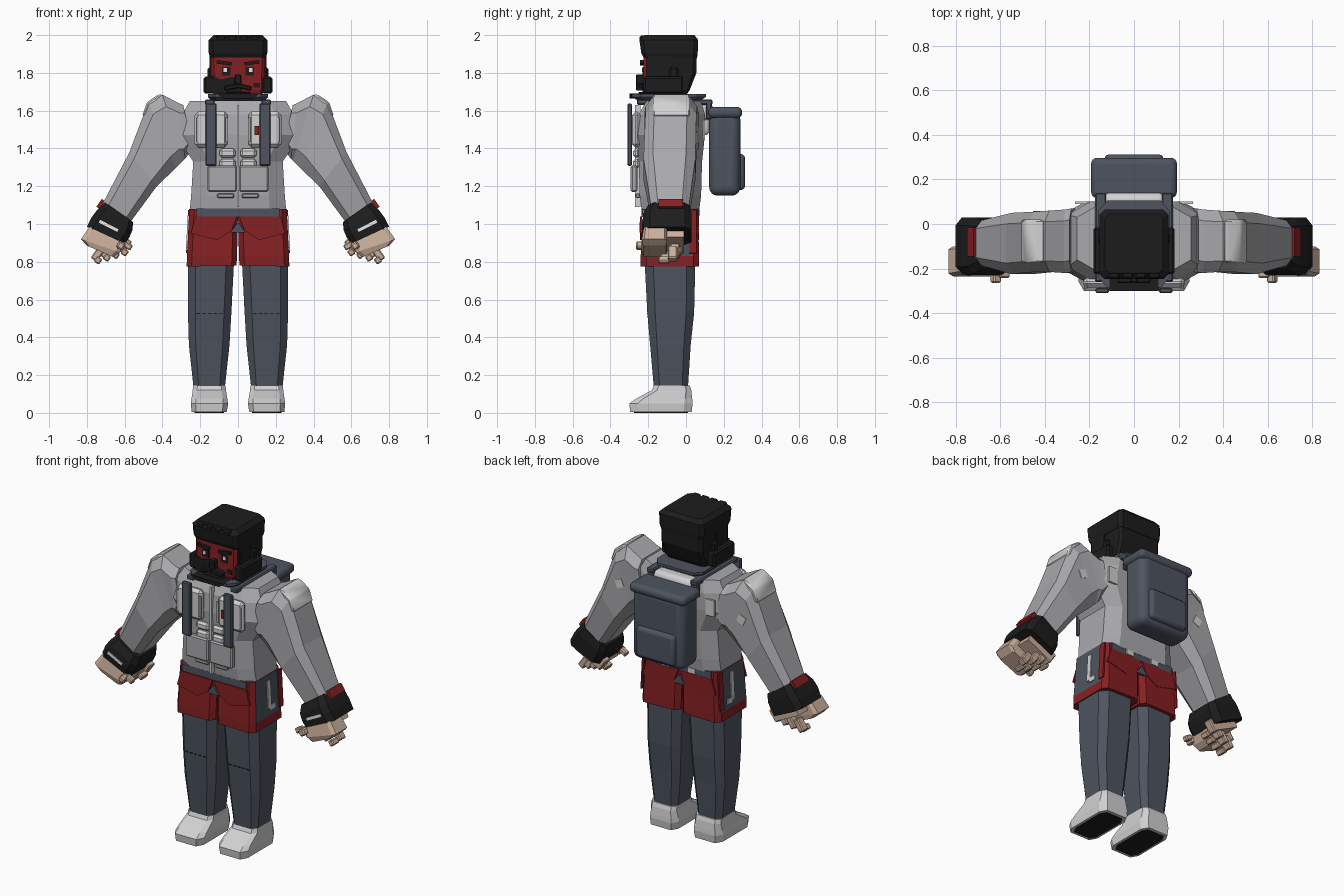
import bpy, bmesh, math
from mathutils import Matrix, Vector

cube = bpy.data.objects.get("Cube")
if cube:
    bpy.data.objects.remove(cube, do_unlink=True)


def material(name, r, g, b):
    m = bpy.data.materials.new(name)
    m.use_nodes = True
    m.diffuse_color = (r, g, b, 1)
    m.node_tree.nodes["Principled BSDF"].inputs["Base Color"].default_value = (r, g, b, 1)
    return m


GREY = material("jacket grey", .40, .40, .42)
LIGHT = material("light grey", .64, .64, .64)
SLATE = material("slate blue", .075, .088, .115)
RED = material("deep red", .24, .014, .016)
BLACK = material("soft black", .012, .012, .012)
SKIN = material("skin tan", .60, .43, .33)
WHITE = material("white", .85, .85, .85)


def finish(name, bm, mats, rule=None, bevel=0, segs=1, smooth=False, mirror=False):
    """Turn a bmesh into one object, or into a left and right pair."""
    mats = mats if isinstance(mats, tuple) else (mats,)
    for sign in ((1, -1) if mirror else (1,)):
        b = bm.copy()
        if sign < 0:
            bmesh.ops.scale(b, vec=(-1, 1, 1), verts=b.verts)
        bmesh.ops.recalc_face_normals(b, faces=b.faces)
        b.normal_update()
        if rule:
            for f in b.faces:
                f.material_index = rule(f.normal, f.calc_center_median())
        label = ("left_" if sign > 0 else "right_") + name if mirror else name
        mesh = bpy.data.meshes.new(label)
        b.to_mesh(mesh)
        b.free()
        for m in mats:
            mesh.materials.append(m)
        ob = bpy.data.objects.new(label, mesh)
        bpy.context.collection.objects.link(ob)
        if bevel:
            mod = ob.modifiers.new("Bevel", 'BEVEL')
            mod.width, mod.segments = bevel, segs
        if smooth:
            bpy.ops.object.select_all(action='DESELECT')
            ob.select_set(True)
            bpy.context.view_layer.objects.active = ob
            bpy.ops.object.shade_smooth_by_angle(angle=math.radians(40))
    bm.free()


def box(name, centre, size, mats, tilt=0, **kw):
    """Box tilted about the y axis (degrees)."""
    bm = bmesh.new()
    bmesh.ops.create_cube(bm, size=1)
    bmesh.ops.scale(bm, vec=size, verts=bm.verts)
    turn = Matrix.Rotation(math.radians(tilt), 4, 'Y')
    bmesh.ops.transform(bm, matrix=Matrix.Translation(centre) @ turn, verts=bm.verts)
    finish(name, bm, mats, **kw)


def loft(name, sections, mats, cut=.2, **kw):
    """Bridge chamfered rectangles: (x0, z0, x1, z1, y0, y1) each."""
    bm = bmesh.new()
    c, e = cut, 1 - cut
    shape = ((c, 0), (e, 0), (1, c), (1, e), (e, 1), (c, 1), (0, e), (0, c))
    rings = []
    for x0, z0, x1, z1, y0, y1 in sections:
        rings.append([bm.verts.new((x0 + (x1 - x0) * t, y0 + (y1 - y0) * s, z0 + (z1 - z0) * t))
                      for t, s in shape])
    for a, b in zip(rings, rings[1:]):
        for i in range(8):
            j = (i + 1) % 8
            bm.faces.new((a[i], a[j], b[j], b[i]))
    bm.faces.new(rings[0])
    bm.faces.new(rings[-1])
    finish(name, bm, mats, **kw)


def stack(name, levels, mats, **kw):
    """Centred loft from (z, half width, y0, y1)."""
    loft(name, [(-w, z, w, z, a, b) for z, w, a, b in levels], mats, **kw)


def prism(name, outline, y0, y1, mats, **kw):
    """Outline in x and z, extruded along y."""
    bm = bmesh.new()
    face = bm.faces.new([bm.verts.new((x, y0, z)) for x, z in outline])
    out = bmesh.ops.extrude_face_region(bm, geom=[face])
    moved = [v for v in out["geom"] if isinstance(v, bmesh.types.BMVert)]
    bmesh.ops.translate(bm, vec=(0, y1 - y0, 0), verts=moved)
    finish(name, bm, mats, **kw)


# Shoes and soles
loft("shoe", [(.06, .004, .245, .004, -.295, .03), (.052, .05, .25, .05, -.30, .035),
              (.056, .075, .246, .075, -.265, .033), (.064, .12, .24, .12, -.18, .028),
              (.066, .145, .237, .145, -.17, .02)], LIGHT, cut=.13, mirror=True)
loft("sole", [(.075, 0, .23, 0, -.275, .01), (.075, .006, .23, .006, -.275, .01)],
     BLACK, cut=.13, mirror=True)

# Trouser legs with a stitched knee seam
loft("trouser_leg", [(.07, .13, .235, .13, -.17, .01), (.045, .36, .26, .36, -.19, .025),
                     (.035, .53, .265, .53, -.205, .043), (.02, .82, .265, .82, -.22, .05)],
     SLATE, cut=.17, mirror=True)
for i in range(5):
    box(f"knee_stitch_{i + 1}", (.09 + .03 * i, -.205, .527), (.018, .005, .006), BLACK, mirror=True)

# Shorts: red front, back and hem, slate side panels
loft("shorts", [(.008, .78, .272, .775, -.24, .07), (.005, .83, .27, .83, -.24, .07),
                (0, 1.08, .258, 1.08, -.225, .062)], (RED, SLATE), cut=.1, mirror=True,
     rule=lambda n, c: 1 if abs(n.x) > .9 and abs(c.x) > .1 and c.z > .84 else 0)
for y, label in ((-.238, "front"), (.064, "back")):
    prism(f"{label}_flap", [(.005, 1.04), (.225, 1.04), (.25, .95), (.11, .915), (.035, .965)],
          y - .006, y + .006, RED, mirror=True)
    prism(f"{label}_fly_notch", [(-.04, .955), (.04, .955), (0, 1.01)], y - .008, y + .006, SLATE)
    box(f"{label}_waistband", (0, y + (.006 if y < 0 else 0), 1.06), (.44, .009, .045), SLATE)
box("back_belt_tab", (.09, .07, 1.06), (.05, .008, .03), LIGHT, mirror=True)
box("side_stripe", (.266, -.075, .96), (.009, .03, .17), LIGHT, tilt=-3, mirror=True)
box("side_stripe_foot", (.27, -.045, .875), (.009, .05, .03), LIGHT, mirror=True)
box("side_pocket_trim", (.265, .035, .96), (.009, .04, .23), RED, tilt=-3, mirror=True)

# Jacket body
stack("jacket_body", [(1.075, .255, -.235, .07), (1.15, .248, -.245, .08), (1.33, .237, -.25, .085),
                      (1.47, .33, -.26, .10), (1.58, .295, -.25, .10), (1.65, .255, -.21, .08)],
      GREY, cut=.17)
box("jacket_zip", (0, -.255, 1.36), (.012, .03, .54), LIGHT)
box("chest_pocket", (.142, -.263, 1.50), (.175, .045, .19), LIGHT, bevel=.018, mirror=True)
for i, x in enumerate((.06, .215)):
    box(f"pocket_slot_{i + 1}", (x, -.286, 1.5), (.012, .005, .13), GREY, mirror=True)
for i, z in enumerate((1.375, 1.32)):
    box(f"belly_pad_{i + 1}", (.055, -.262, z), (.085, .035, .048), LIGHT, bevel=.012, mirror=True)
box("belly_panel", (.083, -.275, 1.24), (.155, .035, .14), GREY, bevel=.008, mirror=True)
box("hem_tab", (.065, -.255, 1.15), (.09, .025, .025), GREY, bevel=.006, mirror=True)
box("back_patch", (.235, .095, 1.5), (.06, .012, .10), LIGHT, mirror=True)

# Sleeves with padded shoulders
loft("sleeve", [(.24, 1.40, .29, 1.63, -.215, .07), (.28, 1.345, .315, 1.64, -.22, .065),
                (.29, 1.335, .40, 1.685, -.215, .06), (.33, 1.295, .475, 1.645, -.215, .055),
                (.43, 1.2, .575, 1.38, -.225, .05), (.57, 1.01, .715, 1.11, -.185, .015)],
     GREY, cut=.18, mirror=True)
prism("shoulder_patch", [(.40, 1.688), (.428, 1.682), (.482, 1.645), (.508, 1.57), (.48, 1.57), (.44, 1.64)],
      -.175, .02, LIGHT, bevel=.008, smooth=True, mirror=True)
box("sleeve_back_patch", (.42, .052, 1.46), (.05, .012, .05), LIGHT, tilt=25, mirror=True)

# Cuffs
loft("cuff", [(.555, 1.01, .705, 1.115, -.2, .02), (.56, .965, .745, 1.075, -.225, .03),
              (.575, .93, .775, 1.035, -.23, .03), (.60, .89, .80, .985, -.225, .03)],
     BLACK, cut=.14, mirror=True)
box("cuff_red_tag", (.725, -.08, 1.105), (.025, .13, .05), RED, tilt=-35, mirror=True)
box("cuff_stripe", (.685, -.231, .99), (.11, .006, .016), WHITE, tilt=-27, mirror=True)

# Hands
loft("palm", [(.60, .90, .785, .985, -.225, -.10), (.625, .85, .832, .92, -.235, -.10),
              (.66, .825, .80, .885, -.225, -.105)], SKIN, cut=.1, mirror=True)
for i in range(4):
    x, z, y = .60 + .047 * i, .885 - .014 * i, -.035 - .012 * i
    box(f"finger_{i + 1}_base", (x, y, z), (.04, .05, .08), SKIN, tilt=-35, bevel=.006, mirror=True)
    box(f"finger_{i + 1}_tip", (x, y - .045, z - .035), (.034, .06, .035), SKIN, tilt=-35, bevel=.006, mirror=True)
box("hand_heel", (.68, -.06, .92), (.17, .10, .06), SKIN, tilt=-26, mirror=True)
box("thumb", (.62, -.235, .885), (.04, .06, .04), SKIN, tilt=-30, bevel=.008, mirror=True)
box("thumb_tip", (.585, -.225, .885), (.05, .035, .032), SKIN, tilt=-30, bevel=.006, mirror=True)

# Neck and collar
stack("neck", [(1.6, .1, -.19, .02), (1.69, .1, -.19, 0)], BLACK)
stack("collar", [(1.65, .14, -.25, .07), (1.672, .16, -.285, .105), (1.688, .16, -.285, .105)], SLATE, cut=.12)
prism("chin_guard", [(-.11, 1.69), (.11, 1.69), (.08, 1.665), (-.08, 1.665)], -.30, -.2, BLACK)

# Head: red face, black elsewhere
stack("head", [(1.665, .12, -.21, -.01), (1.71, .14, -.225, .02), (1.80, .143, -.225, .055),
               (1.90, .143, -.225, .055)], (BLACK, RED), cut=.06,
      rule=lambda n, c: 1 if n.y < -.6 and c.z > 1.67 else 0)
stack("hair", [(1.875, .146, -.222, .058), (1.905, .155, -.237, .062), (1.975, .155, -.247, .064),
               (2.0, .13, -.22, .045)], BLACK, cut=.07)
for i, x in enumerate((-.09, -.03, .03, .09)):
    box(f"hair_lock_{i + 1}", (x, -.1, 1.982), (.052, .29, .034), BLACK, bevel=.008)
box("sideburn", (.138, -.14, 1.82), (.024, .11, .14), BLACK, mirror=True)
box("jaw_block", (.155, -.12, 1.735), (.055, .21, .09), BLACK, bevel=.01, mirror=True)
box("ear", (.147, -.065, 1.80), (.03, .05, .06), BLACK, bevel=.01, mirror=True)

# Face details
box("eyebrow", (.073, -.23, 1.853), (.08, .025, .018), BLACK, tilt=-8, mirror=True)
box("eye", (.063, -.226, 1.808), (.045, .008, .045), BLACK, mirror=True)
box("eye_glint", (.068, -.231, 1.815), (.017, .006, .02), WHITE, mirror=True)
box("nose", (0, -.24, 1.765), (.036, .05, .055), BLACK, bevel=.006)
box("moustache", (.035, -.245, 1.725), (.075, .04, .025), BLACK, tilt=12, bevel=.005, mirror=True)
box("chin_beard", (0, -.235, 1.685), (.13, .035, .03), BLACK, bevel=.006)
box("cheek_spot", (.10, -.226, 1.735), (.035, .008, .025), BLACK)
prism("beard_side", [(-.138, 1.69), (.02, 1.675), (.02, 1.745), (-.03, 1.78), (-.09, 1.765), (-.138, 1.785)],
      -.23, -.222, BLACK)

# Backpack with lid, pocket, hood roll and straps
box("backpack_body", (0, .205, 1.375), (.36, .165, .45), SLATE, bevel=.045, segs=4, smooth=True)
box("backpack_lid", (0, .207, 1.59), (.385, .18, .06), SLATE, bevel=.027, segs=4, smooth=True)
box("backpack_pocket", (0, .285, 1.275), (.265, .055, .19), SLATE, bevel=.022, segs=3, smooth=True)
box("hood_roll", (0, .095, 1.60), (.28, .09, .10), LIGHT, bevel=.03, segs=3, smooth=True)
box("hood_fold", (0, .09, 1.52), (.22, .07, .10), LIGHT, bevel=.025, segs=3, smooth=True)
box("front_strap", (.143, -.298, 1.473), (.06, .024, .33), SLATE, bevel=.006, mirror=True)
box("shoulder_strap", (.15, -.06, 1.645), (.05, .40, .028), SLATE, bevel=.006, mirror=True)
box("strap_anchor", (.15, .12, 1.60), (.05, .03, .09), SLATE, bevel=.006, mirror=True)
box("strap_red_tag", (.10, -.289, 1.495), (.024, .012, .05), RED)
